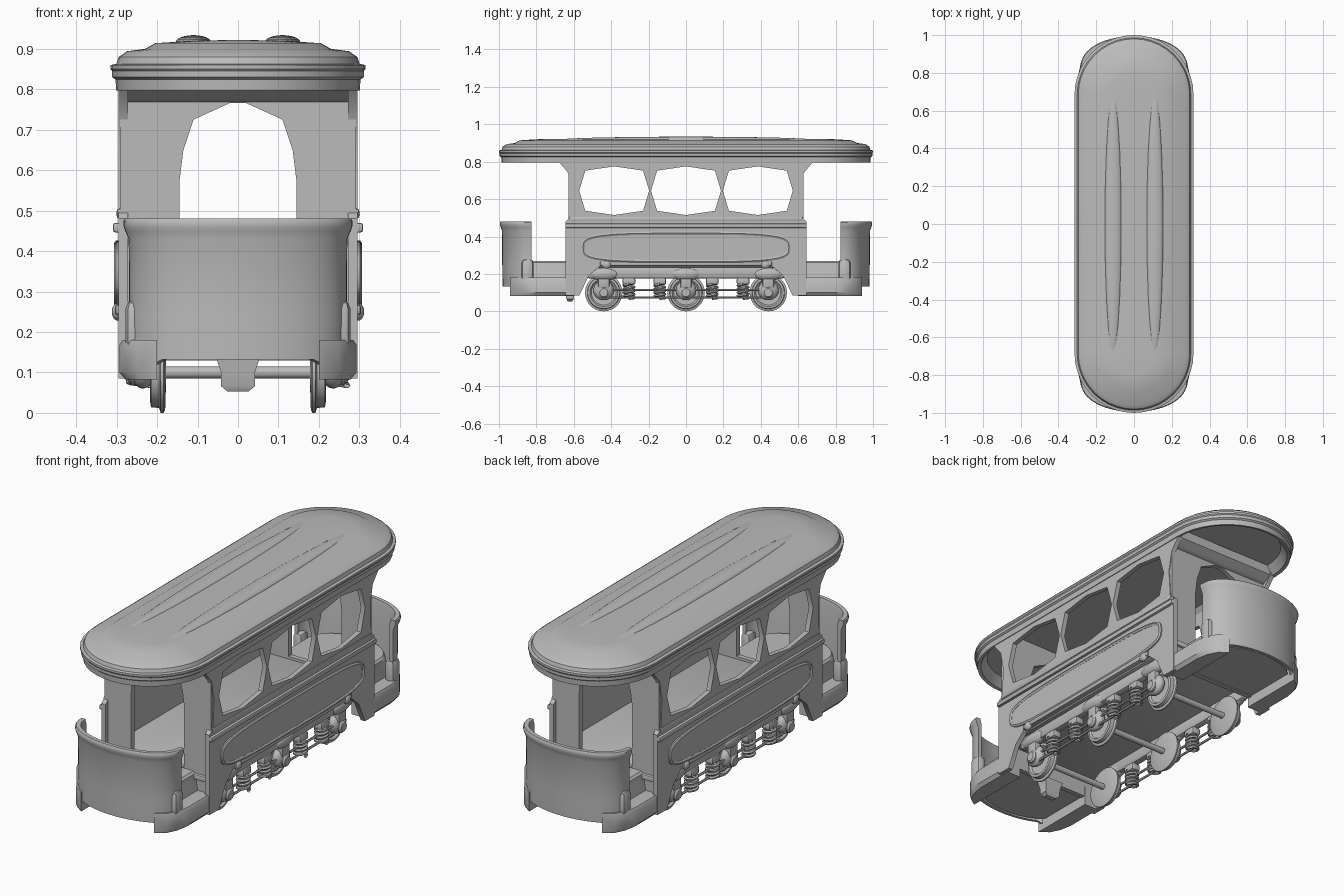
import bpy, bmesh, math
from mathutils import Matrix, Vector

if "Cube" in bpy.data.objects:
    bpy.data.objects.remove(bpy.data.objects["Cube"], do_unlink=True)

grey = bpy.data.materials.new("plain grey")
grey.use_nodes = True
grey.diffuse_color = (0.5, 0.5, 0.5, 1)
grey.node_tree.nodes["Principled BSDF"].inputs["Base Color"].default_value = (0.5, 0.5, 0.5, 1)
parts = []
SIDES = ((1, "left"), (-1, "right"))
ENDS = ((-1, "front"), (1, "back"))
SIDE_PLANE = Matrix(((0, 0, 1, 0), (1, 0, 0, 0), (0, 1, 0, 0), (0, 0, 0, 1)))
END_PLANE = Matrix(((1, 0, 0, 0), (0, 0, -1, 0), (0, 1, 0, 0), (0, 0, 0, 1)))


def add(name, mesh):
    obj = bpy.data.objects.new(name, mesh)
    bpy.context.scene.collection.objects.link(obj)
    mesh.materials.clear()
    mesh.materials.append(grey)
    parts.append(obj)


def finish(name, bm):
    bmesh.ops.recalc_face_normals(bm, faces=bm.faces)
    mesh = bpy.data.meshes.new(name)
    bm.to_mesh(mesh)
    bm.free()
    add(name, mesh)


def box(name, lo, hi, bevel=0.006):
    lo, hi = Vector(lo), Vector(hi)
    bm = bmesh.new()
    bmesh.ops.create_cube(bm, size=1)
    for v in bm.verts:
        v.co = (lo + hi) / 2 + v.co * (hi - lo)
    bmesh.ops.bevel(bm, geom=bm.edges[:], offset=bevel, segments=2, profile=0.5, affect="EDGES")
    finish(name, bm)


def ball(name, centre, size):
    bm = bmesh.new()
    bmesh.ops.create_uvsphere(bm, u_segments=20, v_segments=12, radius=1)
    for v in bm.verts:
        v.co = Vector(centre) + v.co * Vector(size)
    finish(name, bm)


def loft(name, rings):
    """Skin a row of closed rings and cap both ends."""
    bm = bmesh.new()
    rows = [[bm.verts.new(p) for p in ring] for ring in rings]
    n = len(rows[0])
    for a, b in zip(rows, rows[1:]):
        for i in range(n):
            bm.faces.new((a[i], a[(i + 1) % n], b[(i + 1) % n], b[i]))
    bm.faces.new(rows[0])
    bm.faces.new(rows[-1])
    finish(name, bm)


def lathe_x(name, y, z, profile, n=28):
    """Turn (radius, x) pairs about an axle along x."""
    angles = [math.tau * i / n for i in range(n)]
    loft(name, [[(x, y + r * math.cos(a), z + r * math.sin(a)) for a in angles] for r, x in profile])


def curve_mesh(name, splines, plane=None, extrude=0.0, bevel=0.0, cyclic=True):
    curve = bpy.data.curves.new(name, "CURVE")
    curve.dimensions = "2D" if plane else "3D"
    curve.fill_mode = "BOTH" if plane else "FULL"
    curve.extrude, curve.bevel_depth, curve.bevel_resolution = extrude, bevel, 1
    for points in splines:
        s = curve.splines.new("POLY")
        s.points.add(len(points) - 1)
        for p, co in zip(s.points, points):
            p.co = (*co, 0, 1) if len(co) == 2 else (*co, 1)
        s.use_cyclic_u = cyclic
    helper = bpy.data.objects.new(name + "_helper", curve)
    bpy.context.scene.collection.objects.link(helper)
    deps = bpy.context.evaluated_depsgraph_get()
    mesh = bpy.data.meshes.new_from_object(helper.evaluated_get(deps))
    bpy.data.objects.remove(helper)
    if plane:
        mesh.transform(plane)
    add(name, mesh)


def mirrored(half):
    return half + [(-x, z) for x, z in reversed(half)]


def superellipse(cy, cz, ry, rz, power, n):
    out = []
    for i in range(n):
        c, s = math.cos(math.tau * i / n), math.sin(math.tau * i / n)
        out.append((cy + ry * math.copysign(abs(c) ** power, c), cz + rz * math.copysign(abs(s) ** power, s)))
    return out


# Roof: stadium rings from the recessed ceiling, round the rim, to the crown
def stadium(inset, z, n=20):
    r = 0.315 - inset
    arc = [math.pi * i / n for i in range(n + 1)]
    return ([(r * math.cos(a), 0.685 + r * math.sin(a), z) for a in arc]
            + [(-r * math.cos(a), -0.685 - r * math.sin(a), z) for a in arc])


roof_profile = [(0.3, 0.85), (0.06, 0.845), (0.03, 0.8), (0.014, 0.797), (0.012, 0.824), (0.004, 0.83),
                (0.004, 0.845), (0, 0.85), (0, 0.86), (0.014, 0.863), (0.02, 0.88), (0.04, 0.894),
                (0.085, 0.9), (0.11, 0.914), (0.2, 0.92), (0.3, 0.922)]
loft("roof", [stadium(*p) for p in roof_profile])
for s, side in SIDES:
    ball(f"roof_rib_{side}", (s * 0.11, 0, 0.915), (0.045, 0.7, 0.019))

# Side walls with three faceted windows, and their mouldings
wall_half = [(0.45, 0.25), (0.52, 0.19), (0.57, 0.085), (0.645, 0.085), (0.645, 0.48), (0.62, 0.5),
             (0.61, 0.64), (0.63, 0.74), (0.68, 0.8), (0.68, 0.84)]
windows = [superellipse(y, 0.645, 0.187, 0.13, 0.55, 8) for y in (-0.384, 0, 0.384)]
panel = superellipse(0, 0.342, 0.55, 0.076, 0.55, 48)
for s, side in SIDES:
    at = Matrix.Translation((s * 0.284, 0, 0)) @ SIDE_PLANE
    curve_mesh(f"side_wall_{side}", [mirrored(wall_half)] + windows, at, 0.012)
    at = Matrix.Translation((s * 0.297, 0, 0)) @ SIDE_PLANE
    curve_mesh(f"side_panel_{side}", [panel], at, 0.004)
    curve_mesh(f"panel_border_{side}", [[(s * 0.297, y, z) for y, z in panel]], bevel=0.01)
    for name, z, x, reach in (("window_sill", 0.493, 0.3, 0.625), ("belt_rail", 0.458, 0.309, 0.645),
                              ("lower_rail", 0.255, 0.304, 0.46)):
        x0, x1 = sorted((s * 0.272, s * x))
        box(f"{name}_{side}", (x0, -reach, z - 0.012), (x1, reach, z + 0.012))
    for e, end in ENDS:
        ball(f"side_knob_{end}_{side}", (s * 0.297, e * 0.425, 0.25), (0.015, 0.025, 0.022))

# Cabin end walls with arched doorways and a flared cornice under the roof
door = mirrored([(0.145, 0.275), (0.145, 0.57), (0.135, 0.65), (0.11, 0.725), (0.02, 0.766)])
end_outline = mirrored([(0.292, 0.13), (0.292, 0.84)])
cornice = [(0.605, 0.768), (0.626, 0.768), (0.645, 0.778), (0.678, 0.8), (0.678, 0.845), (0.605, 0.845)]
for e, end in ENDS:
    curve_mesh(f"end_wall_{end}", [end_outline, door], Matrix.Translation((0, e * 0.615, 0)) @ END_PLANE, 0.012)
    loft(f"end_cornice_{end}", [[(x, e * y, z) for y, z in cornice] for x in (-0.288, 0.288)])
box("cabin_floor", (-0.28, -0.64, 0.235), (0.28, 0.64, 0.262))


# Open end platforms: curved dash, raised floor and side steps
def dash_section(t, e):
    x, bulge = math.sin(t), max(math.cos(t), 0) ** 0.88
    dip = min(max((abs(x) * 0.28 - 0.2) / 0.08, 0), 1)
    bottom = 0.132 - 0.045 * dip
    section = [(0.94, bottom), (0.95, 0.25), (0.955, 0.43), (0.985, 0.45), (1, 0.462), (1, 0.475),
               (0.985, 0.481), (0.91, 0.481), (0.89, 0.46), (0.88, bottom)]
    return [(0.283 * k * x, e * (0.825 + 0.17 * bulge + 0.25 * (k - 1) * bulge), z) for k, z in section]


def floor_ring(e, z, width):
    arc = [math.pi * i / 16 for i in range(17)]
    return ([(width, e * 0.61, z)] + [(width * math.cos(a), e * (0.83 + 0.13 * math.sin(a)), z) for a in arc]
            + [(-width, e * 0.61, z)])


for e, end in ENDS:
    loft(f"dash_{end}", [dash_section(math.pi * (i / 32 - 0.5), e) for i in range(33)])
    loft(f"platform_{end}", [floor_ring(e, z, w) for z, w in ((0.135, 0.23), (0.17, 0.22), (0.26, 0.205), (0.27, 0.195))])
    # Step tread tapering into the dash
    for s, side in SIDES:
        tread = [(0.2, 0.6), (0.293, 0.6), (0.293, 0.8), (0.28, 0.86), (0.25, 0.91), (0.2, 0.94)]
        loft(f"step_{end}_{side}", [[(s * (0.2 + (x - 0.2) * k), e * y, z) for x, y in tread]
                                    for k, z in ((0.85, 0.083), (1, 0.1), (1, 0.168), (0.92, 0.18))])
        y0, y1 = sorted((e * 0.815, e * 0.88))
        x0, x1 = sorted((s * 0.225, s * 0.278))
        box(f"step_post_{end}_{side}", (x0, y0, 0.12), (x1, y1, 0.28), 0.022)

# Coupler hanging below the front end
loft("coupler", [[(x * w, -0.62 + y * d, z) for x, y in ((-1, -1), (1, -1), (1, 1), (-1, 1))]
                 for w, d, z in ((0.026, 0.012, 0.053), (0.042, 0.02, 0.066), (0.042, 0.024, 0.1), (0.055, 0.03, 0.14))])

# Running gear: wheels, axles and axle boxes
for i, y in enumerate((-0.44, 0, 0.44), 1):
    lathe_x(f"axle_{i}", y, 0.1, [(0.015, -0.2), (0.015, 0.2)], 12)
    for s, side in SIDES:
        lathe_x(f"wheel_{i}_{side}", y, 0.1,
                [(r, s * x) for r, x in ((0.03, 0.178), (0.092, 0.18), (0.1, 0.184), (0.1, 0.191),
                                         (0.088, 0.195), (0.086, 0.215), (0.074, 0.217), (0.066, 0.208), (0.03, 0.206))])
        ball(f"axle_box_{i}_{side}", (s * 0.235, y, 0.112), (0.032, 0.055, 0.052))
        lathe_x(f"axle_cap_{i}_{side}", y, 0.1, [(0.03, s * 0.24), (0.03, s * 0.264), (0.022, s * 0.272)], 16)
        box(f"pedestal_{i}_{side}", (s * 0.247 - 0.018, y - 0.03, 0.12), (s * 0.247 + 0.018, y + 0.03, 0.2), 0.008)
        ball(f"axle_hump_{i}_{side}", (s * 0.247, y, 0.2), (0.03, 0.085, 0.035))

# Truck frames, coil springs and tie rods
TURNS, STEPS = 4, 12
for s, side in SIDES:
    x = s * 0.243
    box(f"truck_frame_{side}", (x - 0.02, -0.53, 0.175), (x + 0.02, 0.53, 0.24), 0.015)
    for i, y in enumerate((-0.305, -0.14, 0.14, 0.305), 1):
        coil = [(x + 0.027 * math.cos(math.tau * k / STEPS), y + 0.027 * math.sin(math.tau * k / STEPS),
                 0.068 + 0.075 * k / (TURNS * STEPS)) for k in range(TURNS * STEPS + 1)]
        curve_mesh(f"spring_{i}_{side}", [coil], bevel=0.008, cyclic=False)
        box(f"spring_seat_{i}_{side}", (x - 0.024, y - 0.034, 0.142), (x + 0.024, y + 0.034, 0.18), 0.01)
    for name, z in (("upper", 0.115), ("lower", 0.075)):
        curve_mesh(f"{name}_tie_rod_{side}", [[(x, -0.42, z), (x, 0.42, z)]], bevel=0.006, cyclic=False)

# Smooth shading with sharp edges kept
for obj in bpy.context.scene.objects:
    obj.select_set(obj in parts)
bpy.context.view_layer.objects.active = parts[0]
bpy.ops.object.shade_smooth_by_angle(angle=math.radians(35))
